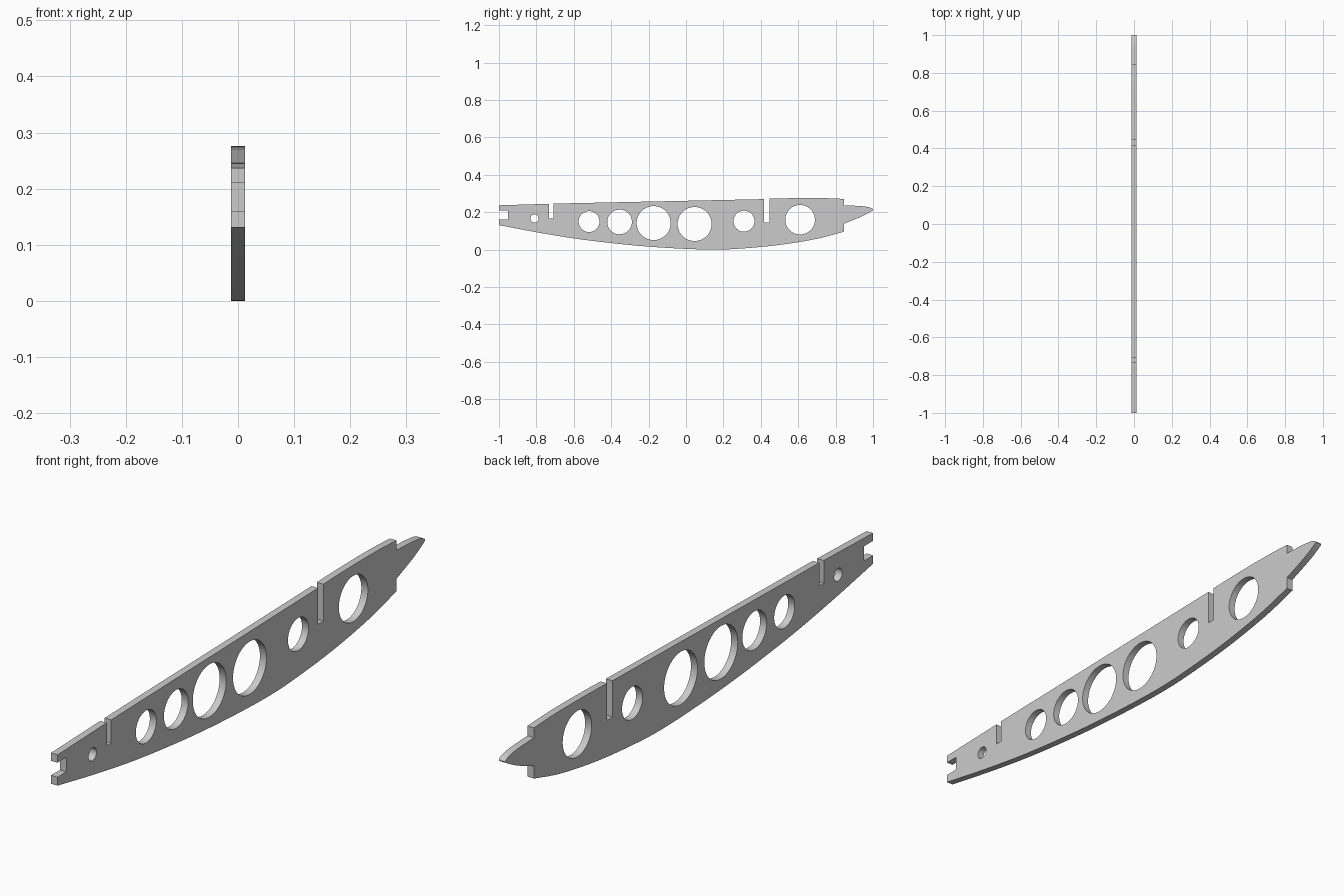
import bpy
import bmesh
from math import cos, sin, pi, radians
from mathutils import Matrix, Vector

cube = bpy.data.objects.get("Cube")
if cube:
    bpy.data.objects.remove(cube, do_unlink=True)

HALF_THICK = 0.0125

grey = bpy.data.materials.new("plain grey")
grey.use_nodes = True
grey.diffuse_color = (0.6, 0.6, 0.6, 1)
grey.node_tree.nodes["Principled BSDF"].inputs["Base Color"].default_value = (0.6, 0.6, 0.6, 1)


def smooth_path(points, steps=5):
    """Catmull-Rom curve through the points."""
    p = [Vector(q) for q in points]
    p = [2 * p[0] - p[1]] + p + [2 * p[-1] - p[-2]]
    out = []
    for a, b, c, d in zip(p, p[1:], p[2:], p[3:]):
        for i in range(steps):
            t = i / steps
            out.append(0.5 * (2 * b + (c - a) * t + (2 * a - 5 * b + 4 * c - d) * t ** 2
                              + (3 * b - a - 3 * c + d) * t ** 3))
    return out + [p[-2]]


def slot(y0, y1, top0, top1, floor):
    """Square slot open to the upper edge."""
    return [(y0, top0), (y0, floor), (y1, floor), (y1, top1)]


def add_loop(curve, points):
    spline = curve.splines.new('POLY')
    spline.points.add(len(points) - 1)
    for point, (y, z) in zip(spline.points, points):
        point.co = (y, z, 0, 1)
    spline.use_cyclic_u = True


# Outline: tail notch, upper edge with spar slots, nose, curved belly
outline = [(-1, 0.16), (-0.952, 0.16), (-0.952, 0.21), (-1, 0.21), (-1, 0.237)]
outline += slot(-0.732, -0.708, 0.245, 0.246, 0.166)
outline += slot(0.418, 0.447, 0.27, 0.272, 0.145)
outline += smooth_path([(0.5, 0.274), (0.65, 0.276), (0.75, 0.275), (0.845, 0.271)])
outline += smooth_path([(0.845, 0.237), (0.93, 0.233), (0.98, 0.226), (1, 0.214),
                        (0.985, 0.201), (0.93, 0.173), (0.845, 0.139)])
outline += smooth_path([(0.845, 0.096), (0.7, 0.058), (0.5, 0.025), (0.3, 0.006),
                        (0.16, 0), (0, 0.004), (-0.2, 0.016), (-0.4, 0.035),
                        (-0.6, 0.06), (-0.8, 0.093), (-1, 0.131)])

# Lightening holes: y, z, radius
holes = [(-0.81, 0.166, 0.022), (-0.518, 0.15, 0.056), (-0.355, 0.148, 0.066),
         (-0.173, 0.142, 0.091), (0.046, 0.137, 0.091), (0.31, 0.152, 0.056),
         (0.61, 0.16, 0.079)]

# Filled and extruded profile
curve = bpy.data.curves.new("rib_profile", 'CURVE')
curve.dimensions = '2D'
curve.fill_mode = 'BOTH'
curve.extrude = HALF_THICK
add_loop(curve, outline)
for y, z, r in holes:
    add_loop(curve, [(y + r * cos(a * pi / 24), z + r * sin(a * pi / 24)) for a in range(48)])

profile = bpy.data.objects.new("rib_profile", curve)
bpy.context.collection.objects.link(profile)
bpy.context.view_layer.update()
mesh = bpy.data.meshes.new_from_object(profile.evaluated_get(bpy.context.evaluated_depsgraph_get()))
bpy.data.objects.remove(profile, do_unlink=True)

# Stand the plate upright and weld its caps to its rim
bm = bmesh.new()
bm.from_mesh(mesh)
bm.transform(Matrix.Rotation(radians(90), 4, 'Z') @ Matrix.Rotation(radians(90), 4, 'X'))
bmesh.ops.remove_doubles(bm, verts=bm.verts, dist=0.0001)
bmesh.ops.recalc_face_normals(bm, faces=bm.faces)
bm.to_mesh(mesh)
bm.free()

mesh.materials.clear()
mesh.materials.append(grey)
rib = bpy.data.objects.new("wing_rib", mesh)
bpy.context.collection.objects.link(rib)
bpy.context.view_layer.objects.active = rib
rib.select_set(True)
bpy.ops.object.shade_smooth_by_angle(angle=radians(30))
